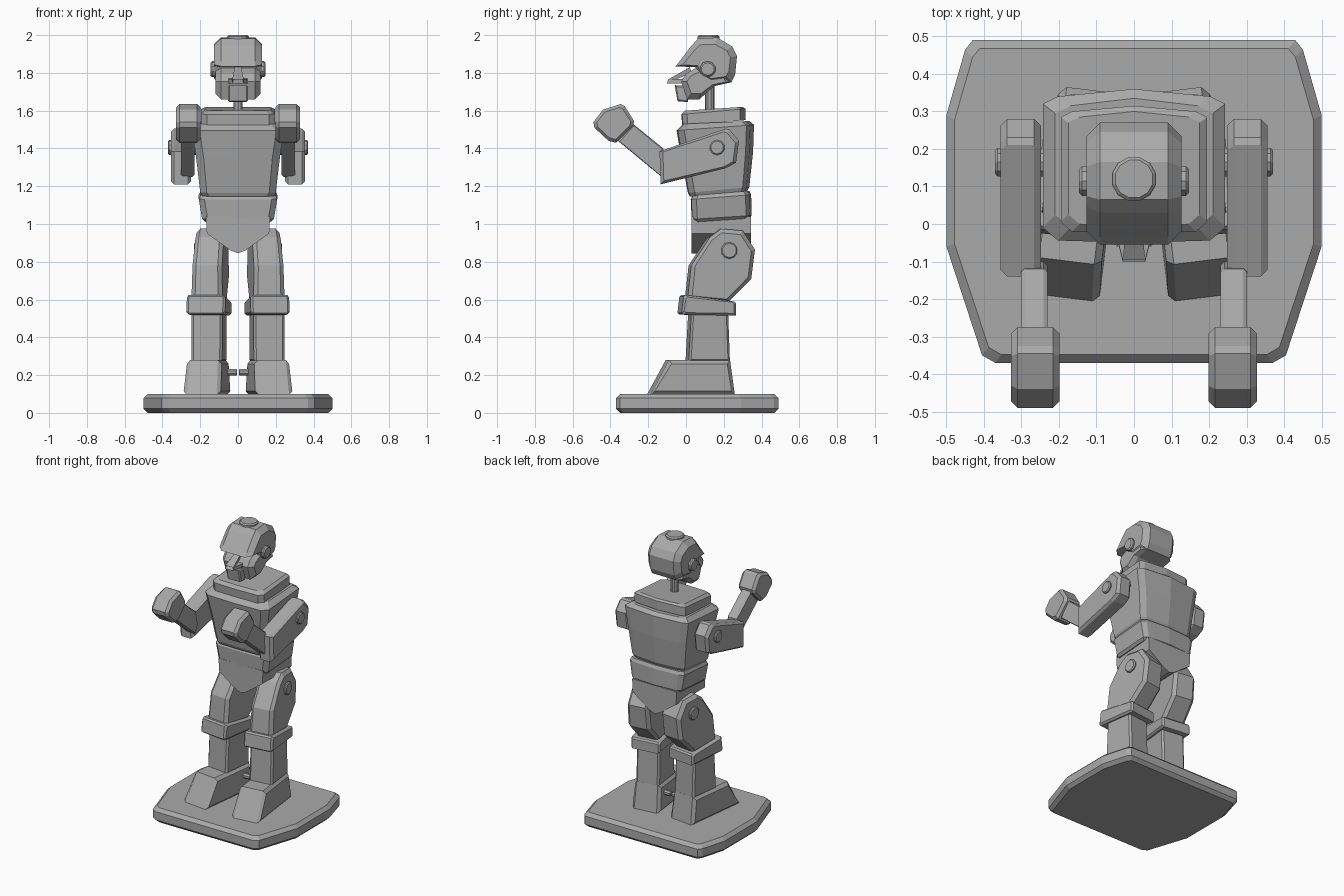
import bpy, bmesh, math
from mathutils import Matrix, Vector

grey = bpy.data.materials.new("plain_grey")
grey.diffuse_color = (0.4, 0.4, 0.4, 1)


def loft(name, rings, xf=Matrix()):
    """Skin equal-length rings of points and cap both ends."""
    bm = bmesh.new()
    vs = [[bm.verts.new(xf @ Vector(p)) for p in r] for r in rings]
    n = len(vs[0])
    for a, b in zip(vs, vs[1:]):
        for i in range(n):
            j = (i + 1) % n
            bm.faces.new((a[i], a[j], b[j], b[i]))
    bm.faces.new(vs[0])
    bm.faces.new(vs[-1])
    bmesh.ops.recalc_face_normals(bm, faces=bm.faces)
    me = bpy.data.meshes.new(name)
    bm.to_mesh(me)
    bm.free()
    me.materials.append(grey)
    ob = bpy.data.objects.new(name, me)
    bpy.context.collection.objects.link(ob)
    return ob


def prism(name, pts, lo, hi, axis="x", b=0.015, xf=Matrix(), taper=1.0):
    """Extrude a profile from lo to hi with chamfered end caps."""
    mid = [(min(c) + max(c)) / 2 for c in zip(*pts)]
    half = [(max(c) - min(c)) / 2 for c in zip(*pts)]
    k = [max(0.1, 1 - b / h) for h in half]
    small = [tuple(m + (c - m) * f for c, m, f in zip(p, mid, k)) for p in pts]

    def place(p, d):
        if axis == "x":
            t = (p[1] - mid[1] + half[1]) / (2 * half[1])
            c = (lo + hi) / 2
            return (c + (d - c) * (1 + (taper - 1) * t), p[0], p[1])
        return (p[0], d, p[1]) if axis == "y" else (p[0], p[1], d)

    layers = [(small, lo), (pts, lo + b), (pts, hi - b), (small, hi)]
    return loft(name, [[place(p, d) for p in ps] for ps, d in layers], xf)


def circle(u, v, r, n=10):
    return [(u + r * math.cos(math.tau * (i + .5) / n),
             v + r * math.sin(math.tau * (i + .5) / n)) for i in range(n)]


def section(z, w, y0, y1, c=0.04, bulge=0.0, tilt=0.0):
    """Chamfered rectangle at height z, bulged at the back and tilted upward to the rear."""
    half = [(0, y0), (w - c, y0 + .3 * bulge), (w, y0 + c), (w, y1 - c), (w - c, y1 - bulge), (0, y1)]
    ring = half + [(-x, y) for x, y in half[4:0:-1]]
    return [(x, y, z + tilt * (y - y0) / (y1 - y0)) for x, y in ring]


# Base plate
side = [(.39, -.36), (.5, -.06), (.5, .29), (.45, .465), (.43, .49)]
side = [(.37, -.37), (.405, -.35)] + side[1:]
prism("base_plate", side + [(-x, y) for x, y in side[::-1]], 0, .1, "z", .022)

# Torso
loft("pelvis", [[(x, y, z) for x, z in
                 [(-.17, 1.04), (-.165, .95), (-.13, .925), (-.04, .86), (0, .845),
                  (.04, .86), (.13, .925), (.165, .95), (.17, 1.04)]] for y in (.03, .345)])
loft("belly", [section(1.01, .175, .04, .335, .03, .01, .02),
               section(1.025, .19, .03, .348, .03, .01, .02),
               section(1.13, .208, .025, .345, .03, .01, .025),
               section(1.15, .198, .035, .335, .03, .01, .025)])
loft("chest", [section(1.145, .19, .02, .325, .035, .015, .03),
               section(1.165, .2, .01, .335, .035, .015, .03),
               section(1.35, .222, -.025, .355, .04, .02, .03),
               section(1.495, .243, -.05, .36, .04, .02, .03),
               section(1.53, .21, -.015, .335, .04, .02, .015)])
loft("collar", [section(1.52, .195, -.02, .315, .03, .015, .03),
                section(1.58, .195, -.025, .315, .03, .015, .03),
                section(1.6, .175, -.005, .3, .03, .015, .02)])

# Neck and head
prism("neck", circle(0, .125, .025), 1.58, 1.76, "z", .002)
prism("skull", [(-.055, 1.835), (-.035, 1.86), (.03, 1.945), (.065, 1.982), (.165, 1.987),
                (.245, 1.94), (.27, 1.89), (.26, 1.79), (.24, 1.75), (.14, 1.735),
                (.07, 1.78), (.05, 1.83)], -.126, .126, b=.035)
prism("face", [(.06, 1.83), (0, 1.795), (-.025, 1.755), (.005, 1.66), (.07, 1.66),
               (.15, 1.73), (.24, 1.75), (.2, 1.85)], -.12, .12, b=.03)
loft("nose", [[(-.018, .02, 1.83), (.018, .02, 1.83), (.012, .03, 1.8), (-.012, .03, 1.8)],
              [(-.03, -.095, 1.765), (.03, -.095, 1.765), (.03, -.1, 1.745), (-.03, -.1, 1.745)],
              [(-.055, 0, 1.77), (.055, 0, 1.77), (.055, 0, 1.745), (-.055, 0, 1.745)]])
prism("chin", [(-.06, 1.735), (.02, 1.73), (.01, 1.645), (-.045, 1.65)], -.052, .052, b=.008)
prism("crown_cap", circle(0, .12, .06, 12), 1.97, 2.0, "z", .008)

for s, tag in ((1, "right"), (-1, "left")):
    flip = Matrix.Scale(s, 4, (1, 0, 0))
    # Legs are turned slightly outward about a vertical line through the ankle
    leg = flip @ Matrix.Translation((.155, .1, 0)) @ Matrix.Rotation(math.radians(7), 4, "Z") \
        @ Matrix.Translation((0, -.1, 0))
    prism("foot_" + tag, [(-.2, .095), (-.1, .28), (.225, .28), (.25, .095)],
          -.1, .1, b=.02, xf=leg, taper=.92)
    prism("shin_" + tag, [(.005, .27), (.02, .54), (.215, .54), (.225, .27)],
          -.082, .082, b=.012, xf=leg)
    prism("knee_band_" + tag, [(-.035, .53), (-.025, .615), (-.015, .625), (.245, .59),
                               (.255, .58), (.255, .515), (-.025, .52)],
          -.103, .103, b=.012, xf=leg)
    prism("thigh_" + tag, [(0, .6), (.02, .78), (.12, .93), (.18, .975), (.295, .965),
                           (.36, .865), (.34, .71), (.21, .58)],
          -.083, .083, b=.022, xf=leg, taper=.9)
    prism("hip_disc_" + tag, circle(.22, .86, .044), .06, .09, b=.006, xf=leg)
    prism("ankle_peg_" + tag, circle(.15, .215, .018, 8), .006, .09, b=.002, xf=flip)

    # Arms reach forward with raised fists
    prism("upper_arm_" + tag, [(-.14, 1.385), (.21, 1.505), (.23, 1.5), (.28, 1.44),
                               (.265, 1.325), (.21, 1.295), (-.135, 1.21)],
          .248, .356, b=.018, xf=flip)
    prism("shoulder_disc_" + tag, circle(.165, 1.405, .04), .2, .37, b=.006, xf=flip)
    prism("forearm_" + tag, [(-.28, 1.53), (-.12, 1.4), (-.1, 1.3), (-.13, 1.25), (-.36, 1.44)],
          .231, .301, b=.01, xf=flip)
    prism("fist_" + tag, [(-.49, 1.54), (-.44, 1.605), (-.345, 1.635), (-.325, 1.625),
                          (-.275, 1.545), (-.28, 1.52), (-.37, 1.43), (-.41, 1.44), (-.485, 1.51)],
          .198, .328, b=.018, xf=flip)
    prism("ear_" + tag, circle(.115, 1.82, .042), .1, .146, b=.008, xf=flip)
